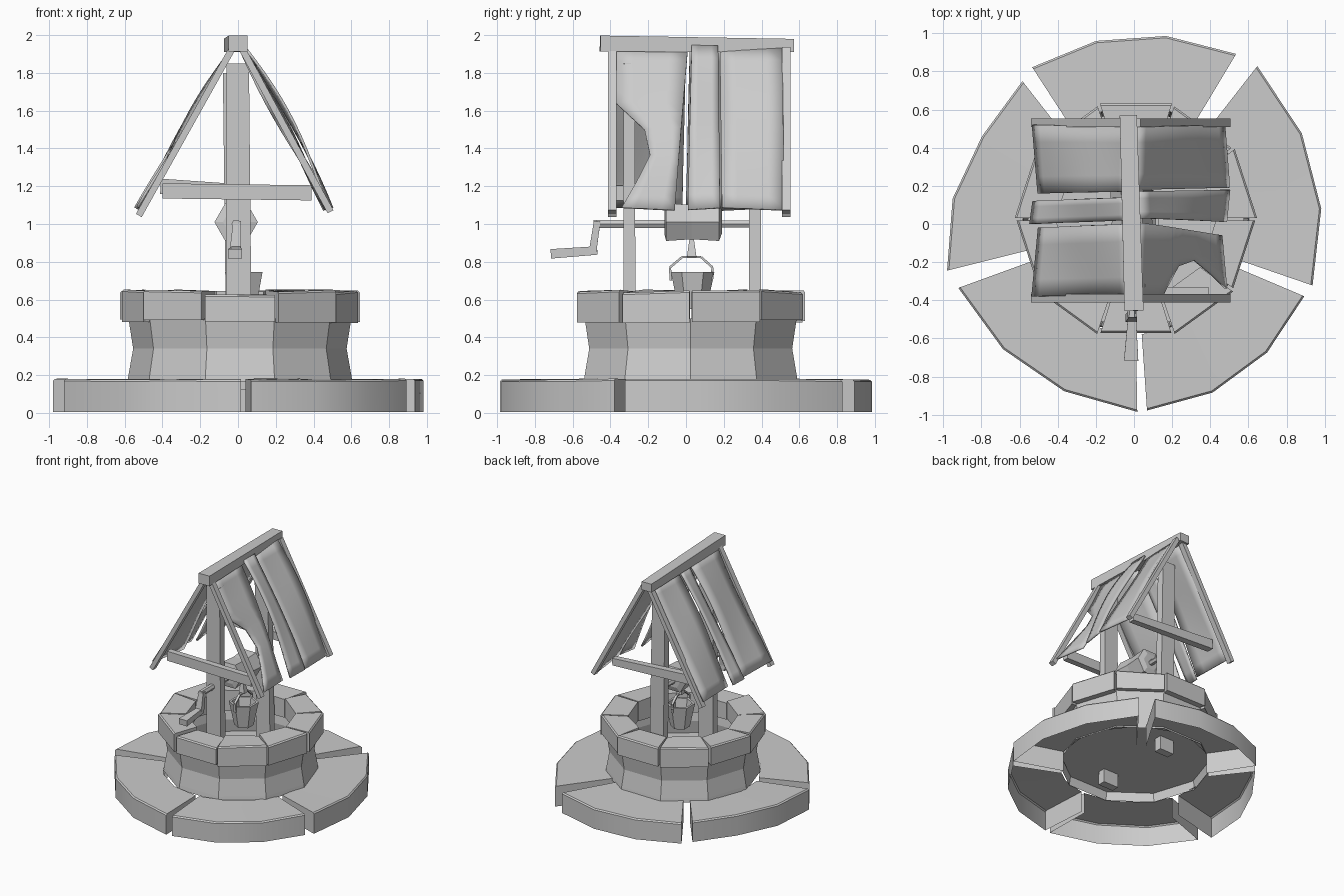
import bpy, math, random
from mathutils import Vector

random.seed(4)
cube = bpy.data.objects.get("Cube")
if cube:
    bpy.data.objects.remove(cube, do_unlink=True)

# One plain grey for the whole well
grey = bpy.data.materials.new("plain_grey")
grey.use_nodes = True
grey.diffuse_color = (0.6, 0.6, 0.6, 1)
grey.node_tree.nodes["Principled BSDF"].inputs["Base Color"].default_value = (0.6, 0.6, 0.6, 1)

CENTRE = Vector((0.01, 0.025, 0))
ORIGIN = Vector((0, 0, 0))


def make(name, verts, faces, angle=0):
    me = bpy.data.meshes.new(name)
    me.from_pydata([tuple(v) for v in verts], [], faces)
    me.update()
    me.materials.append(grey)
    ob = bpy.data.objects.new(name, me)
    bpy.context.collection.objects.link(ob)
    bpy.ops.object.select_all(action='DESELECT')
    ob.select_set(True)
    bpy.context.view_layer.objects.active = ob
    bpy.ops.object.mode_set(mode='EDIT')
    bpy.ops.mesh.select_all(action='SELECT')
    bpy.ops.mesh.normals_make_consistent(inside=False)
    bpy.ops.object.mode_set(mode='OBJECT')
    if angle:
        bpy.ops.object.shade_smooth_by_angle(angle=math.radians(angle))
    return ob


def polar(r, deg, z, c):
    a = math.radians(deg)
    return c + Vector((r * math.cos(a), r * math.sin(a), z))


def loft(name, rings, caps=True):
    """Join closed rings of equal size."""
    n = len(rings[0])
    verts = [v for ring in rings for v in ring]
    faces = []
    for k in range(len(rings) - 1):
        for i in range(n):
            j = (i + 1) % n
            faces.append((k * n + i, k * n + j, (k + 1) * n + j, (k + 1) * n + i))
    if caps:
        faces += [tuple(range(n)), tuple(range((len(rings) - 1) * n, len(rings) * n))]
    return make(name, verts, faces)


def beam(name, a, b, side, w, h, w2=None, h2=None):
    """Square timber from a to b; side is the direction of its width."""
    a, b, side = Vector(a), Vector(b), Vector(side)
    d = (b - a).normalized()
    side = (side - d * side.dot(d)).normalized()
    up = d.cross(side)
    corners = ((-1, -1), (1, -1), (1, 1), (-1, 1))
    rings = [[p + side * u * ww / 2 + up * v * hh / 2 for u, v in corners]
             for p, ww, hh in ((a, w, h), (b, w2 or w, h2 or h))]
    return loft(name, rings)


def wedge(name, a0, a1, r0, radii, z0, z1, c, hollow=False, wobble=0.0):
    """Ring segment with one outer radius per corner; hollow leaves out the base and inner wall."""
    segs = len(radii) - 1
    verts, faces = [], []
    for i, r1 in enumerate(radii):
        a = a0 + (a1 - a0) * i / segs
        dz = random.uniform(-wobble, wobble)
        verts += [polar(r0, a, z0, c), polar(r1, a, z0, c),
                  polar(r1, a, z1 - 0.01 + dz, c), polar(r1 - 0.01, a, z1 + dz, c),
                  polar(r0, a, z1 - dz, c)]
    for i in range(segs):
        for k in range(5):
            if hollow and k in (0, 4):
                continue
            m = (k + 1) % 5
            faces.append((i * 5 + k, i * 5 + m, i * 5 + 5 + m, i * 5 + 5 + k))
    faces += [(0, 1, 2, 3, 4), tuple(segs * 5 + k for k in range(5))]
    return make(name, verts, faces, 40)


# Paving slabs around the foot: start angle, end angle, outer radii
slabs = ((59, 123, (1.04, 1.0, 0.98, 0.98)), (128, 194, (0.95, 0.92, 0.96, 1.01)),
         (200, 271, (0.98, 0.95, 0.95, 0.985)), (274, 337, (0.98, 0.975, 0.97, 0.97)),
         (341, 412, (0.99, 0.985, 1.0, 1.05)))
for i, (a0, a1, radii) in enumerate(slabs):
    wedge(f"base_slab_{i + 1}", a0, a1, 0.58, radii, 0.004, 0.178, ORIGIN, True, 0.004)

# Waisted ten-sided shaft with a floor
loft("well_wall", [[polar(r, 36 * i, z, CENTRE) for i in range(10)]
                   for r, z in ((0.595, 0.165), (0.59, 0.2), (0.565, 0.34), (0.59, 0.5))], caps=False)
make("well_floor", [polar(0.58, 36 * i, 0.235, CENTRE) for i in range(10)], [tuple(range(10))])

# Rim stones
for i in range(10):
    a = 36 * i
    r = 0.635 - 0.01 * (i % 2)
    wedge(f"rim_stone_{i + 1}", a + 0.7, a + 35.3, 0.42, (r, r),
          0.485 + random.uniform(-0.01, 0.01), 0.625 if i == 7 else 0.645, CENTRE, wobble=0.01)

# Posts, cross beams and ridge
X, Y = (1, 0, 0), (0, 1, 0)
beam("front_post", (0.005, -0.30, 0.12), (-0.002, -0.30, 1.85), X, 0.14, 0.065, 0.12, 0.06)
beam("back_post", (0.005, 0.365, 0.12), (-0.02, 0.365, 1.8), X, 0.13, 0.065, 0.12, 0.06)
beam("front_cross_beam", (-0.40, -0.355, 1.175), (0.39, -0.355, 1.165), Y, 0.05, 0.08)
beam("back_cross_beam", (-0.41, 0.42, 1.2), (0.38, 0.42, 1.155), Y, 0.06, 0.08, 0.05, 0.06)
beam("ridge_beam", (0.0, -0.455, 1.955), (-0.03, 0.57, 1.945), X, 0.10, 0.085, 0.09, 0.07)

# Rafters
for label, y in (("front", -0.39), ("back", 0.53)):
    beam(label + "_right_rafter", (-0.03, y, 1.93), (-0.525, y, 1.045), Y, 0.045, 0.035)
    beam(label + "_left_rafter", (0.02, y, 1.93), (0.49, y, 1.065), Y, 0.045, 0.035)


def roof_board(name, s, foot_x, front, back, bulge, twist, lift=0.0):
    """Warped board; front and back list the y of each long edge, evenly from ridge to eave."""
    a, b = Vector((0.02 * s - 0.01, 0, 1.93)), Vector((foot_x, 0, 1.08))
    d = (b - a).normalized()
    out = Vector((-d.z, 0, d.x)) * s
    nu, nt = 5, 13

    def edge(ys, t):
        f = t * (len(ys) - 1)
        k = min(int(f), len(ys) - 2)
        return ys[k] + (ys[k + 1] - ys[k]) * (f - k)

    verts, faces = [], []
    for j in range(nt):
        t = j / (nt - 1)
        for i in range(nu):
            u = i / (nu - 1)
            p = a.lerp(b, t)
            p.y = edge(front, t) * (1 - u) + edge(back, t) * u
            verts.append(p + out * (lift * (1 - t) + bulge * math.sin(math.pi * t)
                                    + twist * (u - 0.5) * math.sin(4.5 * t)))
    for j in range(nt - 1):
        for i in range(nu - 1):
            k = j * nu + i
            faces.append((k, k + 1, k + nu + 1, k + nu))
    ob = make(name, verts, faces, 30)
    mod = ob.modifiers.new("thickness", 'SOLIDIFY')
    mod.thickness = 0.014
    mod.offset = 0


# Roof boards: two wide and one narrow on each slope; the left front one is torn
roof_board("left_back_board", 1, 0.485, (0.18, 0.19), (0.51, 0.52), 0.015, 0.03)
roof_board("left_narrow_board", 1, 0.49, (0.03, 0.01), (0.17, 0.18), 0.035, -0.02, 0.025)
roof_board("left_front_board", 1, 0.47, (-0.37, -0.37, -0.37, -0.22, -0.19, -0.26, -0.34),
           (0.01, -0.06), 0.0, 0.03)
roof_board("right_back_board", -1, -0.515, (0.17, 0.16), (0.51, 0.52), 0.01, -0.035)
roof_board("right_narrow_board", -1, -0.535, (0.02, 0.0), (0.14, 0.12), 0.01, 0.02)
roof_board("right_front_board", -1, -0.515, (-0.37, -0.38), (0.0, -0.02), 0.01, 0.04)


def barrel(name, parts, x, z):
    """Six-sided lathe along y from (y, radius) pairs."""
    loft(name, [[Vector((x + r * math.cos(math.tau * i / 6), y, z + r * math.sin(math.tau * i / 6)))
                 for i in range(6)] for y, r in parts])


# Windlass
barrel("axle", ((-0.49, 0.025), (0.37, 0.022)), -0.01, 1.0)
barrel("rope_drum", ((-0.115, 0.07), (-0.105, 0.115), (0.03, 0.105), (0.175, 0.115), (0.19, 0.07)), -0.01, 1.01)
beam("crank_arm", (-0.005, -0.47, 1.015), (-0.015, -0.495, 0.85), X, 0.04, 0.035, 0.06, 0.04)
beam("crank_handle", (-0.01, -0.47, 0.86), (-0.015, -0.715, 0.842), X, 0.04, 0.045, 0.075, 0.05)

# Bucket: open, with an inner wall
BC = Vector((0.03, 0.035, 0))
loft("bucket", [[polar(r, 60 * i + 30, z, BC) for i in range(6)]
                for r, z in ((0.075, 0.55), (0.115, 0.745), (0.095, 0.745), (0.07, 0.60))])

# Bucket handle and rope
arc = [(-0.08, 0.70), (-0.085, 0.77), (-0.02, 0.825), (0.08, 0.825), (0.14, 0.77), (0.138, 0.70)]
for i, (p, q) in enumerate(zip(arc, arc[1:])):
    beam(f"bucket_handle_{i + 1}", (0.03, *p), (0.03, *q), X, 0.02, 0.012)
beam("rope_knot", (0.03, 0.03, 0.825), (0.02, 0.03, 0.94), X, 0.05, 0.05, 0.018, 0.018)
